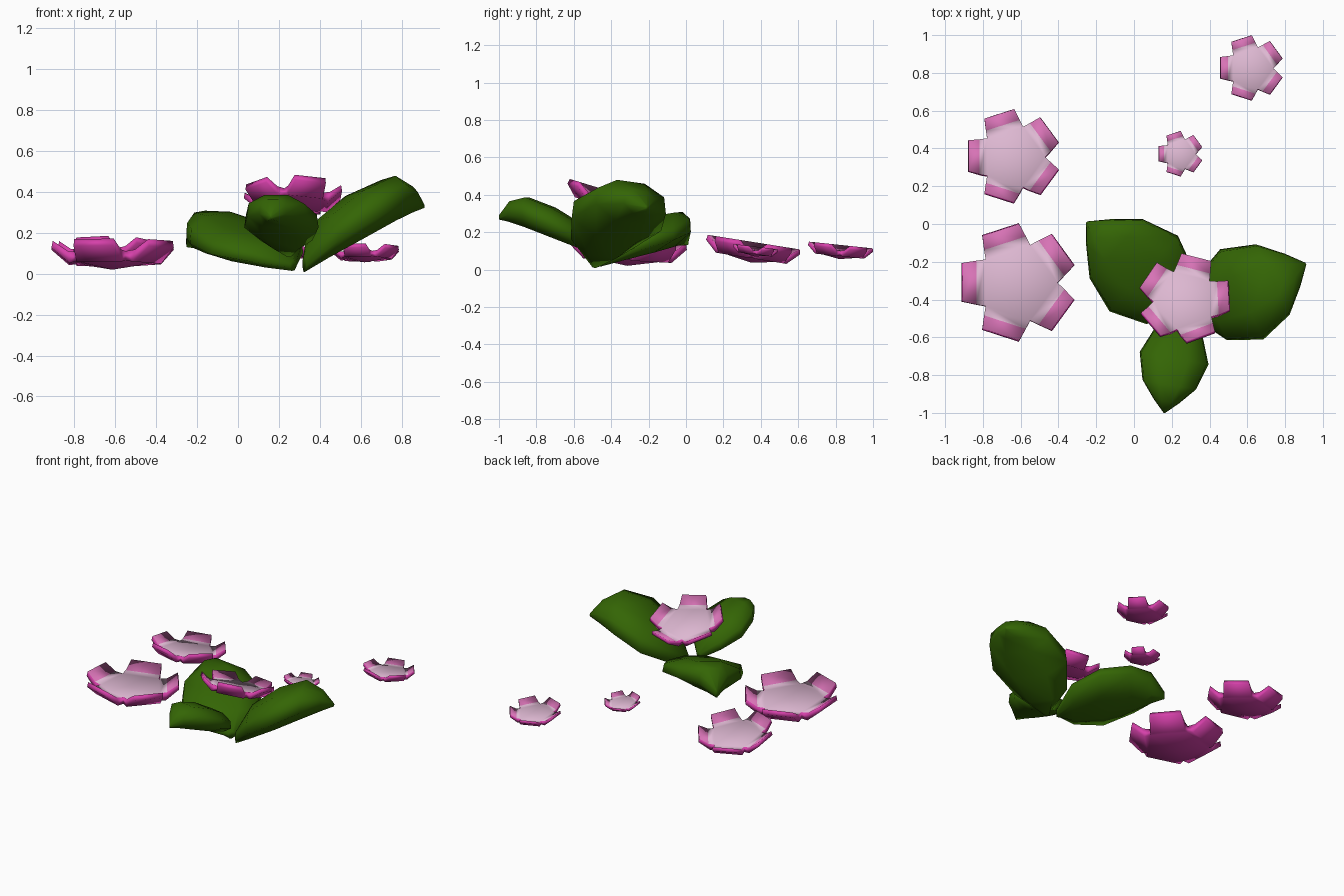
import bpy, bmesh
from math import radians, cos, sin, tau
from mathutils import Vector, Matrix

cube = bpy.data.objects.get("Cube")
if cube:
    bpy.data.objects.remove(cube, do_unlink=True)


def material(name, rgb):
    m = bpy.data.materials.new(name)
    m.use_nodes = True
    lin = tuple((c / 255) ** 2.2 for c in rgb) + (1,)
    m.diffuse_color = lin
    m.node_tree.nodes["Principled BSDF"].inputs["Base Color"].default_value = lin
    return m


GREEN = material("leaf green", (55, 101, 13))
MAGENTA = material("petal magenta", (212, 66, 168))
PINK = material("petal pink", (214, 114, 180))
PALE = material("pale pink centre", (220, 182, 208))


def finish(name, bm, mats):
    bmesh.ops.recalc_face_normals(bm, faces=bm.faces)
    for f in bm.faces:
        f.smooth = True
    mesh = bpy.data.meshes.new(name)
    bm.to_mesh(mesh)
    bm.free()
    for m in mats:
        mesh.materials.append(m)
    ob = bpy.data.objects.new(name, mesh)
    bpy.context.collection.objects.link(ob)
    return ob


# Five-petalled cup flower: (axial distance, half width, top z, bottom z) rows
ROWS = {"strip": (0.71, 0.375, 0.28, 0.09), "tip": (0.94, 0.33, 0.44, 0.33)}
NOTCH_R, NOTCH_TOP, NOTCH_LOW = 0.68, 0.26, 0.11


def flower(name, pos, radius, tilt, turn):
    bm = bmesh.new()

    def face(verts, mat):
        bm.faces.new(verts).material_index = mat

    centre = [bm.verts.new((0, 0, z)) for z in (0.21, 0)]
    notches = []
    for k in range(5):
        a = tau * (k - 0.5) / 5
        x, y = NOTCH_R * cos(a), NOTCH_R * sin(a)
        notches.append([bm.verts.new((x, y, z)) for z in (NOTCH_TOP, NOTCH_LOW)])
    for k in range(5):
        spin = Matrix.Rotation(tau * k / 5, 3, "Z")
        pts = {}
        for row, (r, w, top, low) in ROWS.items():
            # Underside is drawn slightly inward along the strip, outward at the tip
            grow = 0.02 if row == "tip" else -0.03
            pts[row] = [[bm.verts.new(spin @ Vector((r + d, s * w, z)))
                         for z, d in ((top, 0), (low, grow))] for s in (-1, 1)]
        n = [notches[k], notches[(k + 1) % 5]]
        s, t = pts["strip"], pts["tip"]
        for side in (0, 1):          # 0 = upper skin, 1 = underside
            face([centre[side], n[0][side], n[1][side]], side * 2)
            face([n[0][side], s[0][side], s[1][side], n[1][side]], side * 2)
            face([s[0][side], t[0][side], t[1][side], s[1][side]], 1 + side)
        for e in (0, 1):             # petal side walls
            face([n[e][0], s[e][0], s[e][1], n[e][1]], 2)
            face([s[e][0], t[e][0], t[e][1], s[e][1]], 2)
        face([t[0][0], t[1][0], t[1][1], t[0][1]], 2)
    # Turn about the stem first, then lean the whole flower towards the back
    bm.transform(Matrix.Rotation(radians(-tilt), 4, "X")
                 @ Matrix.Rotation(radians(turn), 4, "Z"))
    ob = finish(name, bm, (PALE, PINK, MAGENTA))
    ob.location = pos
    ob.scale = (radius,) * 3


# Plump arched leaf lofted from base to tip: (fraction, width, height, extra near tip)
STATIONS = ((0, 0.08, 0.09, 0), (0.15, 0.7, 0.22, 0), (0.42, 1, 0.26, 0.1),
            (0.7, 0.78, 0.245, 0.5), (0.88, 0.36, 0.14, 1), (1, 0.02, 0.02, 0.4))
SECTION = ((-1, 0.4), (-0.95, 0.75), (-0.4, 0.98), (0.4, 0.98), (0.95, 0.75),
           (1, 0.4), (0.45, 0.1), (-0.45, 0.1))


def leaf(name, base, tip, width, plump, late, roll):
    base, tip = Vector(base), Vector(tip)
    along = tip - base
    side = Vector((-along.y, along.x, 0)).normalized() - Vector((0, 0, roll))
    bm = bmesh.new()
    rings = []
    for f, w, h, extra in STATIONS:
        mid = base + along * f
        height = h * plump + late * extra
        rings.append([bm.verts.new(mid + side * (u * w * width)
                                   + Vector((0, 0, v * height)))
                      for u, v in SECTION])
    n = len(SECTION)
    for a, b in zip(rings, rings[1:]):
        for i in range(n):
            j = (i + 1) % n
            bm.faces.new((a[i], a[j], b[j], b[i]))
    bm.faces.new(rings[0])
    bm.faces.new(rings[-1])
    finish(name, bm, (GREEN,))


leaf("left_leaf", (0.325, -0.49, 0), (0.91, -0.21, 0.32), 0.265, 1.02, 0, 0.13)
leaf("right_leaf", (0.27, -0.46, 0.01), (-0.25, 0.01, 0.125), 0.27, 0.62, 0.11, 0.12)
leaf("front_leaf", (0.25, -0.5, 0.075), (0.16, -1.0, 0.265), 0.185, 0.68, 0.03, 0)

flower("large_flower", (-0.615, -0.315, 0.02), 0.31, 3, 180)
flower("medium_flower", (-0.64, 0.345, 0.038), 0.25, 9, 180)
flower("tiny_flower", (0.245, 0.367, 0.07), 0.12, 7, 180)
flower("small_flower", (0.62, 0.82, 0.056), 0.172, 6, 180)
flower("leaf_flower", (0.27, -0.42, 0.31), 0.245, 17, 3)
